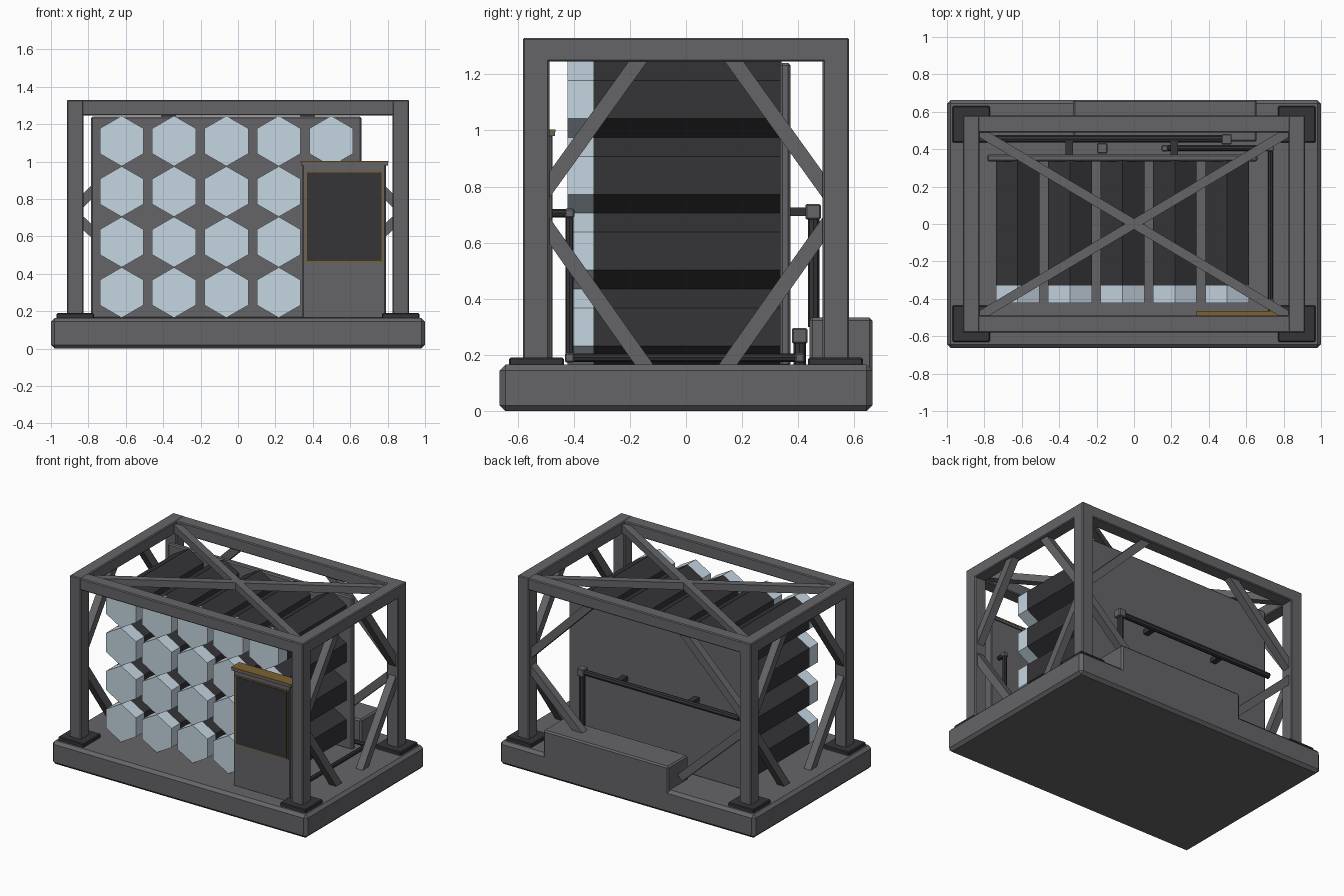
import bpy, bmesh, math
from mathutils import Vector

if "Cube" in bpy.data.objects:
    bpy.data.objects.remove(bpy.data.objects["Cube"])


def material(name, rgb):
    m = bpy.data.materials.new(name)
    m.diffuse_color = (*rgb, 1)
    m.use_nodes = True
    m.node_tree.nodes["Principled BSDF"].inputs["Base Color"].default_value = m.diffuse_color
    return m


GREY = material("steel_grey", (0.13, 0.13, 0.14))
DARK = material("dark_metal", (0.035, 0.035, 0.04))
BLUE = material("pale_blue", (0.56, 0.67, 0.75))
GOLD = material("bronze", (0.20, 0.12, 0.03))


def finish(name, bm, mat, bevel=0.0):
    bmesh.ops.recalc_face_normals(bm, faces=bm.faces)
    me = bpy.data.meshes.new(name)
    bm.to_mesh(me)
    bm.free()
    ob = bpy.data.objects.new(name, me)
    bpy.context.collection.objects.link(ob)
    me.materials.append(mat)
    if bevel:
        b = ob.modifiers.new("bevel", "BEVEL")
        b.width, b.segments = bevel, 1
    return ob


def box(name, x, y, z, mat=GREY, bevel=0.0):
    """Box from (min, max) ranges."""
    bm = bmesh.new()
    bmesh.ops.create_cube(bm, size=1)
    for v in bm.verts:
        v.co = [r[0] + (c + 0.5) * (r[1] - r[0]) for r, c in zip((x, y, z), v.co)]
    return finish(name, bm, mat, bevel)


def cube(name, c, s, mat=DARK):
    return box(name, *[(a - s / 2, a + s / 2) for a in c], mat, 0.005)


def rod(name, a, b, r, sides=8, mat=DARK, turn=0.0):
    """Straight prism between two points."""
    a, b = Vector(a), Vector(b)
    q = (b - a).to_track_quat('Z', 'Y')
    bm = bmesh.new()
    rings = []
    for p in (a, b):
        rings.append([bm.verts.new(p + q @ Vector((
            r * math.cos(turn + math.tau * i / sides),
            r * math.sin(turn + math.tau * i / sides), 0))) for i in range(sides)])
    for i in range(sides):
        j = (i + 1) % sides
        bm.faces.new((rings[0][i], rings[0][j], rings[1][j], rings[1][i]))
    bm.faces.new(rings[0])
    bm.faces.new(rings[1])
    return finish(name, bm, mat)


def brace(name, a, b, w=0.054):
    return rod(name, a, b, w / math.sqrt(2), 4, GREY, math.pi / 4)


# base slab and raised rear step
box("base", (-1, 1), (-.664, .664), (0, .165), GREY, 0.02)
box("rear_step", (-.325, .656), (.44, .664), (.10, .333), GREY, 0.01)

# corner posts, foot plates and top frame
for sx in (-1, 1):
    for sy in (-1, 1):
        box("post", sorted((sx * .825, sx * .915)), sorted((sy * .487, sy * .581)),
            (.16, 1.33), GREY, 0.006)
        box("foot_plate", sorted((sx * .77, sx * .97)), sorted((sy * .435, sy * .63)),
            (.16, .19), DARK, 0.005)
    box("top_side_beam", sorted((sx * .825, sx * .915)), (-.581, .581), (1.245, 1.33), GREY, 0.006)
for sy in (-1, 1):
    box("top_long_beam", (-.91, .91), sorted((sy * .488, sy * .58)), (1.246, 1.329), GREY, 0.006)

# diagonal braces: roof cross, both sides, back
for s in (-1, 1):
    brace("roof_brace", (-.84, -.50 * s, 1.285), (.84, .50 * s, 1.285), .05)
    for t in (-1, 1):
        brace("side_brace_upper", (s * .87, t * .15, 1.275), (s * .87, t * .52, .76))
        brace("side_brace_lower", (s * .87, t * .135, .145), (s * .87, t * .52, .69))
    brace("back_brace_upper", (s * .34, .53, 1.275), (s * .87, .53, .75))
    brace("back_brace_lower", (s * .34, .53, .22), (s * .87, .53, .71))

# back plate holding the grid of hexagonal tubes
box("back_plate", (-.785, .66), (.335, .372), (.16, 1.24), GREY, 0.008)
for i in range(5):
    for j in range(4):
        x, z = -.622 + .28 * i, .30 + .27 * j
        rod("hex_tube", (x, .34, z), (x, -.33, z), .135, 6, DARK, math.pi / 2)
        rod("hex_tip", (x, -.33, z), (x, -.422, z), .135, 6, BLUE, math.pi / 2)

# control console
box("console_body", (.345, .79), (-.545, -.475), (.16, .985), GREY, 0.006)
box("console_cap", (.337, .803), (-.553, -.467), (.98, .998), GREY)
box("console_cap_trim", (.335, .805), (-.555, -.465), (.995, 1.004), GOLD)
box("console_screen_frame", (.362, .776), (-.549, -.54), (.46, .95), GOLD)
box("console_screen", (.37, .768), (-.552, -.54), (.468, .942), DARK)

# service pipe from step along the back plate
rod("back_pipe_riser", (.495, .455, .30), (.495, .455, .71), .02)
rod("back_pipe", (.495, .455, .71), (-.74, .455, .71), .02)
cube("back_pipe_elbow", (.495, .453, .71), .055, GREY)
for x in (-.345, .215):
    box("pipe_bracket", (x - .02, x + .02), (.365, .455), (.695, .725), DARK)

# valve standing on the base behind the plate
rod("valve_stem", (-.17, .405, .16), (-.17, .405, .265), .022)
cube("valve_head", (-.17, .405, .268), .055, GREY)

# thin conduit from the rear around the side up to the console
path = [(.165, .405, .19), (.73, .405, .19), (.73, -.415, .19),
        (.73, -.415, .705), (.73, -.48, .705)]
for a, b in zip(path, path[1:]):
    rod("conduit", a, b, .0145)
for p in path[:-1]:
    cube("conduit_joint", p, .034, GREY)
